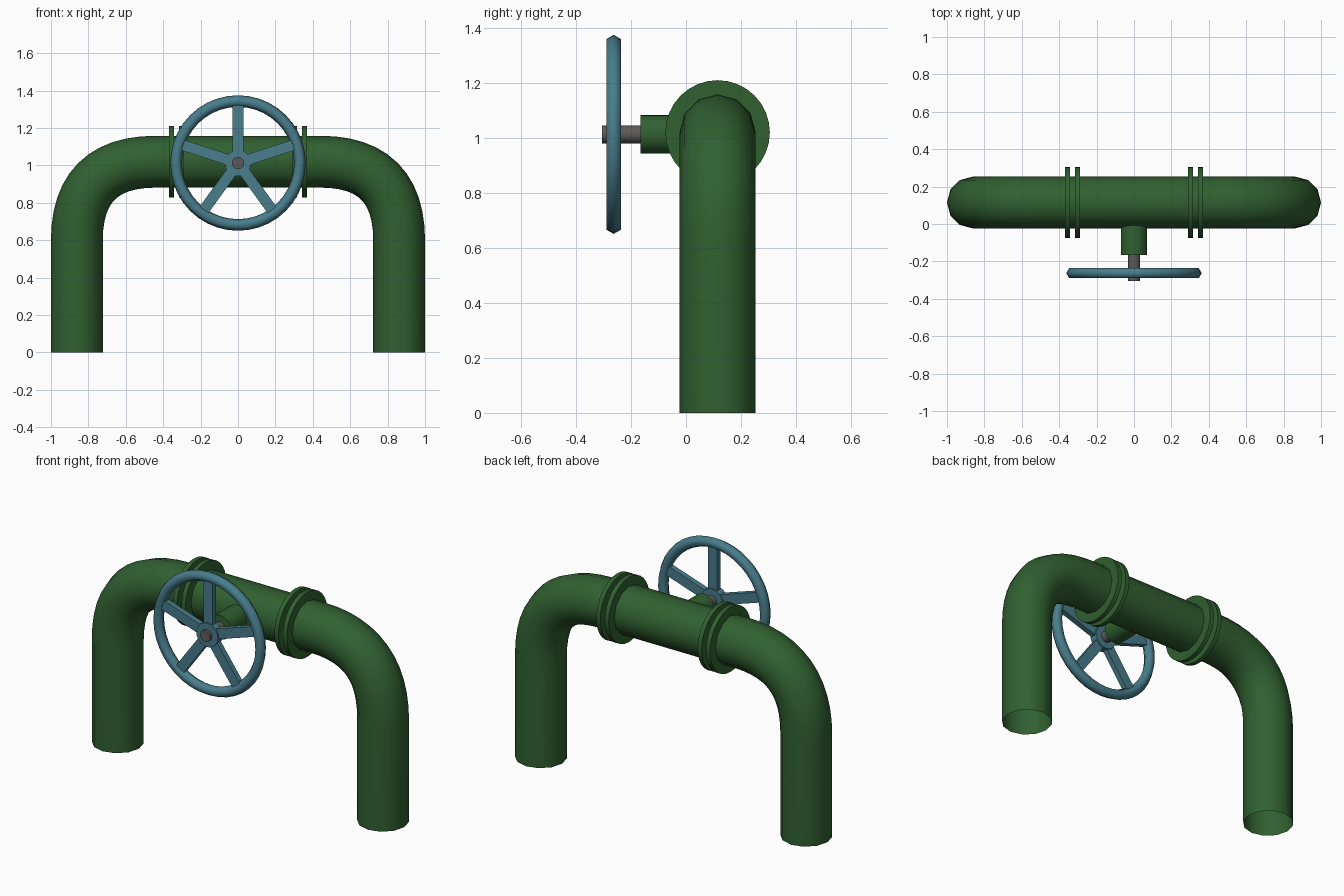
import bpy, bmesh, math
from mathutils import Vector, Matrix

if "Cube" in bpy.data.objects:
    bpy.data.objects.remove(bpy.data.objects["Cube"])

def material(name, rgb):
    m = bpy.data.materials.new(name)
    m.diffuse_color = (*rgb, 1)
    m.use_nodes = True
    m.node_tree.nodes["Principled BSDF"].inputs["Base Color"].default_value = m.diffuse_color
    return m

GREEN = material("pipe green", (0.030, 0.117, 0.030))
BLUE = material("wheel blue", (0.065, 0.205, 0.262))
GREY = material("stem grey", (0.11, 0.10, 0.10))

PIPE_Y, PIPE_Z, LEG_X, PIPE_R = 0.115, 1.02, 0.8615, 0.1385
WHEEL = Vector((0, -0.263, 1.013))

def finish(bm, name, mat, angle=40):
    bmesh.ops.recalc_face_normals(bm, faces=bm.faces)
    me = bpy.data.meshes.new(name)
    bm.to_mesh(me)
    bm.free()
    me.materials.append(mat)
    ob = bpy.data.objects.new(name, me)
    bpy.context.collection.objects.link(ob)
    bpy.ops.object.select_all(action='DESELECT')
    ob.select_set(True)
    bpy.context.view_layer.objects.active = ob
    bpy.ops.object.shade_smooth_by_angle(angle=math.radians(angle))
    return ob

def cylinder(name, a, b, r, mat, sides=32):
    """Capped cylinder between two points."""
    a, b = Vector(a), Vector(b)
    rot = (b - a).to_track_quat('Z', 'Y').to_matrix().to_4x4()
    bm = bmesh.new()
    bmesh.ops.create_cone(bm, cap_ends=True, segments=sides, radius1=r, radius2=r,
                          depth=(b - a).length, matrix=Matrix.Translation((a + b) / 2) @ rot)
    return finish(bm, name, mat)

# Pipe: open tube swept along an arch with two parabolic elbows
d, n, sides = 0.42, 12, 12
p0, p1, p2 = Vector((LEG_X, PIPE_Z - d)), Vector((LEG_X, PIPE_Z)), Vector((LEG_X - d, PIPE_Z))
half = [(Vector((LEG_X, 0)), Vector((0, 1)))]
for i in range(n + 1):
    t = i / n
    pos = p0 * (1 - t) ** 2 + p1 * 2 * t * (1 - t) + p2 * t * t
    half.append((pos, ((p1 - p0) * (1 - t) + (p2 - p1) * t).normalized()))
path = half + [(Vector((-p.x, p.y)), Vector((t.x, -t.y))) for p, t in reversed(half)]
bm = bmesh.new()
rings = []
for p, t in path:
    ring = []
    for k in range(sides):
        a = 2 * math.pi * k / sides
        c, s = PIPE_R * math.cos(a), PIPE_R * math.sin(a)
        ring.append(bm.verts.new((p.x + t.y * c, PIPE_Y + s, p.y - t.x * c)))
    rings.append(ring)
for r0, r1 in zip(rings, rings[1:]):
    for k in range(sides):
        j = (k + 1) % sides
        bm.faces.new((r0[k], r0[j], r1[j], r1[k]))
finish(bm, "pipe", GREEN)

# Flange pairs
for side, label in ((-1, "left"), (1, "right")):
    for x, where in ((0.302, "inner"), (0.356, "outer")):
        cylinder(f"{label}_{where}_flange", (side * (x - 0.013), PIPE_Y, PIPE_Z),
                 (side * (x + 0.013), PIPE_Y, PIPE_Z), 0.19, GREEN)

# Valve neck and stem
cylinder("valve_neck", (0, 0.08, WHEEL.z), (0, -0.166, WHEEL.z), 0.07, GREEN)
cylinder("valve_stem", (0, -0.12, WHEEL.z), (0, -0.305, WHEEL.z), 0.033, GREY, 16)

# Handwheel rim with a six-sided section
bm = bmesh.new()
seg, sec = 40, 6
R, r = 0.331, 0.031
grid = []
for i in range(seg):
    a = 2 * math.pi * i / seg
    row = []
    for k in range(sec):
        b = 2 * math.pi * k / sec
        rad = R + r * math.cos(b)
        row.append(bm.verts.new(WHEEL + Vector((rad * math.cos(a), r * math.sin(b), rad * math.sin(a)))))
    grid.append(row)
for i in range(seg):
    for k in range(sec):
        g, h, j = grid[i], grid[(i + 1) % seg], (k + 1) % sec
        bm.faces.new((g[k], g[j], h[j], h[k]))
finish(bm, "handwheel_rim", BLUE, 70)

# Hub and five spokes
cylinder("handwheel_hub", WHEEL + Vector((0, 0.024, 0)), WHEEL - Vector((0, 0.024, 0)), 0.07, BLUE, 20)
for i in range(5):
    bm = bmesh.new()
    rot = Matrix.Rotation(2 * math.pi * i / 5, 4, 'Y')
    bmesh.ops.create_cube(bm, size=1, matrix=Matrix.Translation(WHEEL) @ rot
                          @ Matrix.Translation((0, 0, 0.185)) @ Matrix.Diagonal((0.058, 0.032, 0.27, 1)))
    finish(bm, f"spoke_{i + 1}", BLUE, 30)
